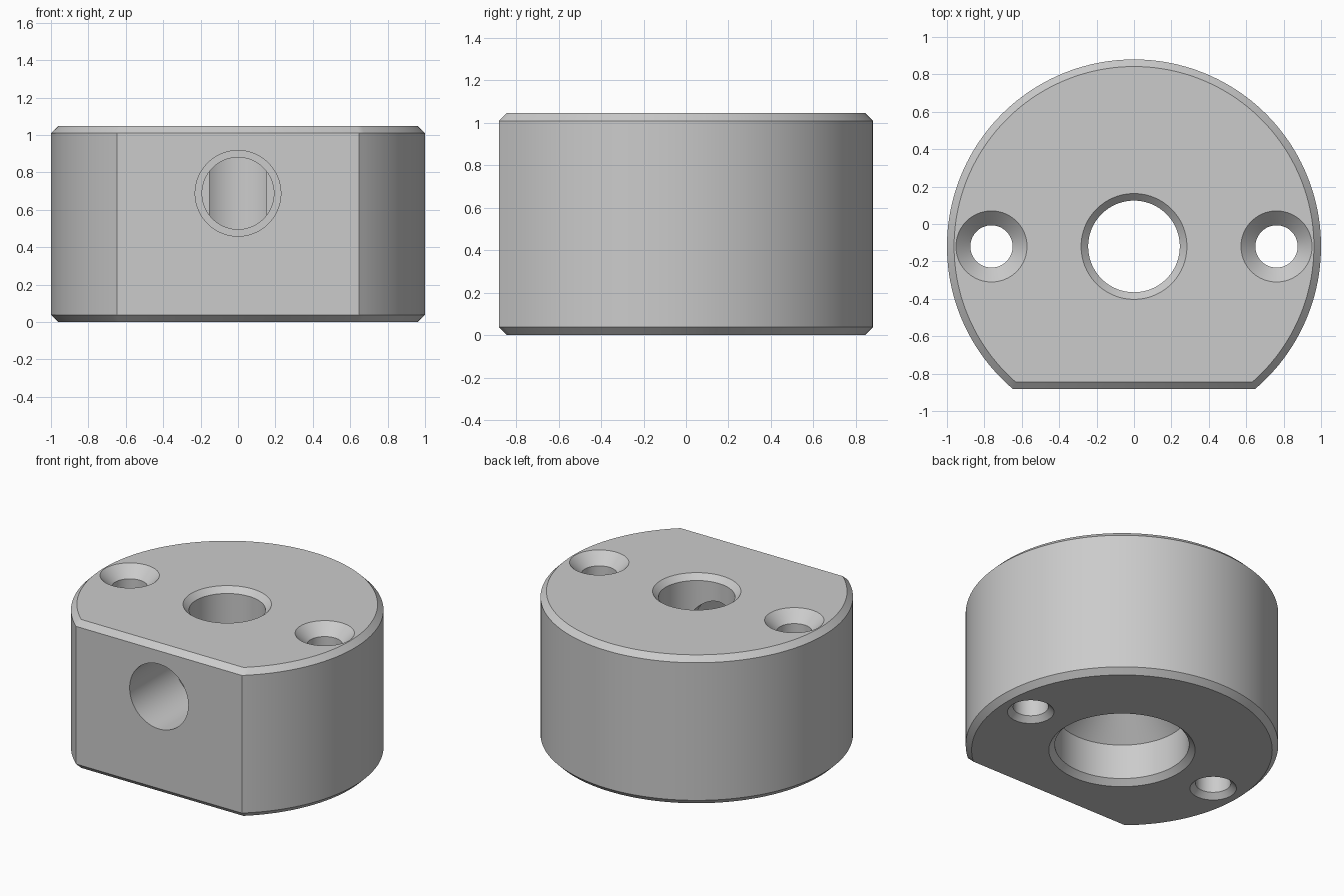
import bpy, bmesh
from math import asin, cos, sin, pi, tau
from mathutils import Matrix

cube = bpy.data.objects.get("Cube")
if cube:
    bpy.data.objects.remove(cube, do_unlink=True)

HEIGHT = 1.048
CHAMFER = 0.038
AXIS_Y = -0.12
FLAT = 0.762      # distance from the axis to the flat side
OVER = 0.1        # how far cutters reach past the surface

metal = bpy.data.materials.new("plain grey")
metal.use_nodes = True
grey = (0.6, 0.6, 0.6, 1)
metal.diffuse_color = grey
metal.node_tree.nodes["Principled BSDF"].inputs["Base Color"].default_value = grey


def loft(name, rings, matrix):
    """Join equal-length rings of points into a capped solid."""
    bm = bmesh.new()
    loops = [[bm.verts.new(p) for p in ring] for ring in rings]
    count = len(loops[0])
    for low, high in zip(loops, loops[1:]):
        for i in range(count):
            j = (i + 1) % count
            bm.faces.new((low[i], low[j], high[j], high[i]))
    bm.faces.new(loops[0][::-1])
    bm.faces.new(loops[-1])
    bmesh.ops.recalc_face_normals(bm, faces=bm.faces)
    mesh = bpy.data.meshes.new(name)
    bm.to_mesh(mesh)
    bm.free()
    mesh.materials.append(metal)
    obj = bpy.data.objects.new(name, mesh)
    obj.matrix_world = matrix
    bpy.context.collection.objects.link(obj)
    return obj


def outline(inset, z, steps=128):
    """Circle with a flat chord on the front, moved inward by inset."""
    r = 1 - inset
    start = -asin((FLAT - inset) / r)
    sweep = pi - 2 * start
    return [(r * cos(start + sweep * i / steps), r * sin(start + sweep * i / steps), z)
            for i in range(steps + 1)]


def turned(name, profile, matrix, sides=96):
    """Round cutter from (radius, height) pairs."""
    rings = [[(r * cos(tau * i / sides), r * sin(tau * i / sides), z)
              for i in range(sides)] for r, z in profile]
    return loft(name, rings, matrix)


def through_hole(name, x, radius, rim, base_rim, steps=()):
    """Vertical hole with a 45 degree rim at each end."""
    base = [(base_rim, -OVER), (base_rim, 0)]
    base += steps or [(radius, base_rim - radius)]
    top = [(radius, HEIGHT - (rim - radius)), (rim, HEIGHT), (rim, HEIGHT + OVER)]
    return turned(name, base + top, Matrix.Translation((x, AXIS_Y, 0)))


# Chamfered body with one flat side
body = loft("collar_body",
            [outline(CHAMFER, 0), outline(0, CHAMFER),
             outline(0, HEIGHT - CHAMFER), outline(CHAMFER, HEIGHT)],
            Matrix.Translation((0, AXIS_Y, 0)))

# Centre hole with a wide bore below that narrows in a cone
bore, hole = 0.43, 0.245
cutters = [through_hole("centre_bore_cutter", 0, hole, hole + CHAMFER, bore + CHAMFER,
                        [(bore, CHAMFER), (bore, 0.285), (hole, 0.285 + bore - hole)])]

# Countersunk screw holes
for side, x in (("left", 0.762), ("right", -0.762)):
    cutters.append(through_hole(side + "_screw_cutter", x, 0.113, 0.19, 0.149))

# Stepped port from the flat side into the centre hole
cutters.append(turned("front_port_cutter",
                      [(0.229, -1), (0.229, -0.38), (0.192, -0.38), (0.192, -0.311)],
                      Matrix.Translation((0, 0, 0.688)) @ Matrix.Rotation(-pi / 2, 4, "X")))

bpy.context.view_layer.update()
bpy.ops.object.select_all(action="DESELECT")
bpy.context.view_layer.objects.active = body
body.select_set(True)
for cutter in cutters:
    cutter.hide_render = True
    cut = body.modifiers.new(cutter.name, "BOOLEAN")
    cut.operation = "DIFFERENCE"
    cut.solver = "EXACT"
    cut.object = cutter
    bpy.ops.object.modifier_apply(modifier=cut.name)
for cutter in cutters:
    bpy.data.objects.remove(cutter, do_unlink=True)
bpy.ops.object.shade_smooth_by_angle(angle=pi / 6)
